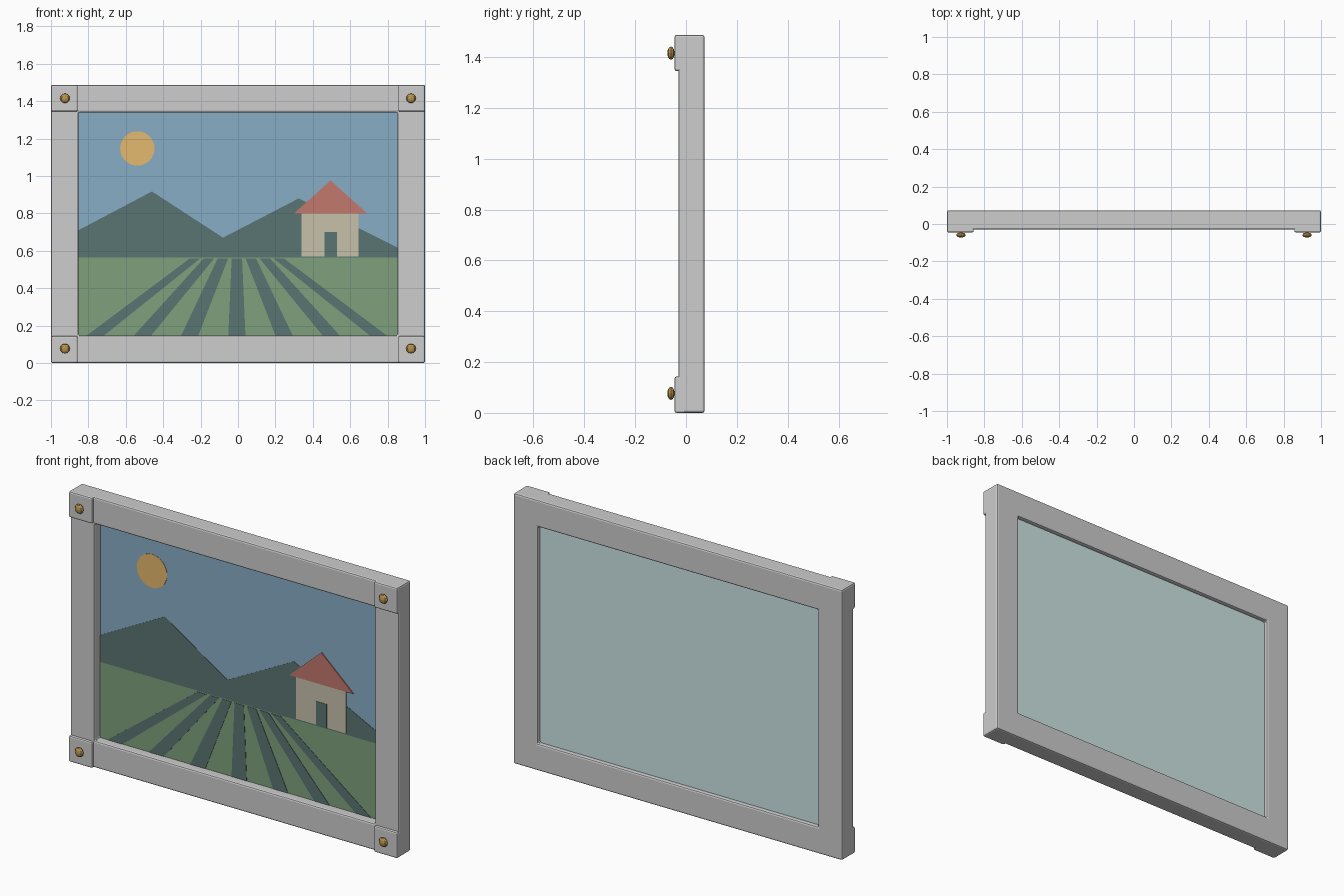
import bpy, bmesh, math
from mathutils import Matrix

cube = bpy.data.objects.get("Cube")
if cube:
    bpy.data.objects.remove(cube, do_unlink=True)


def material(name, r, g, b):
    # sRGB bytes to linear
    lin = [(c / 255 / 12.92) if c < 11 else ((c / 255 + 0.055) / 1.055) ** 2.4 for c in (r, g, b)]
    m = bpy.data.materials.new(name)
    m.use_nodes = True
    m.diffuse_color = (*lin, 1)
    m.node_tree.nodes["Principled BSDF"].inputs["Base Color"].default_value = (*lin, 1)
    return m


GREY = material("frame grey", 205, 205, 205)
BACK = material("pale teal backing", 205, 229, 228)
SKY = material("sky blue", 137, 174, 198)
DARK = material("dark slate green", 90, 117, 114)
GREEN = material("field green", 127, 160, 124)
CREAM = material("wall cream", 199, 192, 171)
RED = material("roof red", 194, 120, 109)
SUN = material("sun yellow", 228, 184, 109)
BRASS = material("stud brass", 186, 148, 75)

W, H = 1.0, 1.487           # half width, full height
RAIL = 0.147                # width of the frame rails
FRONT, REAR = -0.03, 0.073  # frame depth
PAINT = 0.022               # painted surface
IN_X, IN_LOW, IN_TOP = W - RAIL, RAIL, H - RAIL


def finish(name, bm, *mats):
    bmesh.ops.recalc_face_normals(bm, faces=bm.faces)
    me = bpy.data.meshes.new(name)
    bm.to_mesh(me)
    bm.free()
    for m in mats:
        me.materials.append(m)
    ob = bpy.data.objects.new(name, me)
    bpy.context.collection.objects.link(ob)
    return ob


def bevel(ob, width):
    mod = ob.modifiers.new("soft edges", 'BEVEL')
    mod.width = width
    mod.segments = 2
    mod.limit_method = 'ANGLE'


def rect(x0, x1, z0, z1):
    return [(x0, z0), (x1, z0), (x1, z1), (x0, z1)]


def slab(name, pts, y0, y1, *mats):
    """Extrude an outline drawn in x and z from y0 back to y1."""
    bm = bmesh.new()
    face = bm.faces.new([bm.verts.new((x, y0, z)) for x, z in pts])
    out = bmesh.ops.extrude_face_region(bm, geom=[face], use_keep_orig=True)
    for v in out["geom"]:
        if isinstance(v, bmesh.types.BMVert):
            v.co.y = y1
    return finish(name, bm, *mats)


def paint(name, pts, layer, mat):
    return slab(name, pts, PAINT - 0.002 * layer, PAINT + 0.001, mat)


# Frame: a rectangular ring
bm = bmesh.new()
outer, inner = rect(-W, W, 0, H), rect(-IN_X, IN_X, IN_LOW, IN_TOP)
loops = [[bm.verts.new((x, y, z)) for x, z in pts]
         for pts, y in ((outer, FRONT), (inner, FRONT), (inner, REAR), (outer, REAR))]
for a, b in zip(loops, loops[1:] + loops[:1]):
    for i in range(4):
        j = (i + 1) % 4
        bm.faces.new((a[i], a[j], b[j], b[i]))
bevel(finish("frame", bm, GREY), 0.009)

# Corner blocks with a faceted stud on each
for sx, side in ((1, "left"), (-1, "right")):
    for top, level in ((0, "lower"), (1, "upper")):
        z0 = H - 0.143 if top else 0
        xs = sorted((sx * W, sx * (W - 0.143)))
        block = slab(f"{level}_{side}_corner_block", rect(*xs, z0, z0 + 0.143), -0.045, 0, GREY)
        bevel(block, 0.008)
        bm = bmesh.new()
        bmesh.ops.create_uvsphere(bm, u_segments=8, v_segments=6, radius=0.026)
        bmesh.ops.transform(bm, verts=bm.verts, matrix=Matrix.Diagonal((1, 0.55, 1, 1)))
        stud = finish(f"{level}_{side}_stud", bm, BRASS)
        stud.location = (sx * 0.925, -0.0592, H - 0.072 if top else 0.077)

# Picture panel: sky on the front, backing elsewhere
panel = slab("picture_panel", rect(-IN_X - 0.005, IN_X + 0.005, IN_LOW - 0.005, IN_TOP + 0.005),
             PAINT, 0.05, BACK, SKY)
for p in panel.data.polygons:
    p.material_index = 1 if p.normal.y < -0.5 else 0

# Landscape
HORIZON = 0.563
paint("mountains", [(-IN_X, HORIZON), (IN_X, HORIZON), (IN_X, 0.617), (0.325, 0.88),
                    (-0.08, 0.67), (-0.46, 0.917), (-IN_X, 0.71)], 1, DARK)
paint("field", rect(-IN_X, IN_X, IN_LOW, HORIZON), 1, GREEN)
for i in range(-3, 4):
    low, high = i * 0.252 - 0.006, i * 0.075 - 0.006
    paint(f"crop_row_{i + 4}", [(low - 0.046, IN_LOW), (low + 0.046, IN_LOW),
                                (high + 0.028, 0.558), (high - 0.028, 0.558)], 2, DARK)
turns = [math.tau * i / 32 for i in range(32)]
paint("sun", [(-0.538 + 0.092 * math.cos(t), 1.147 + 0.092 * math.sin(t)) for t in turns], 1, SUN)

# House
paint("house_wall", rect(0.34, 0.645, 0.57, 0.81), 2, CREAM)
paint("house_door", rect(0.463, 0.528, 0.57, 0.70), 3, DARK)
paint("house_roof", [(0.3, 0.80), (0.69, 0.80), (0.495, 0.976)], 3, RED)
